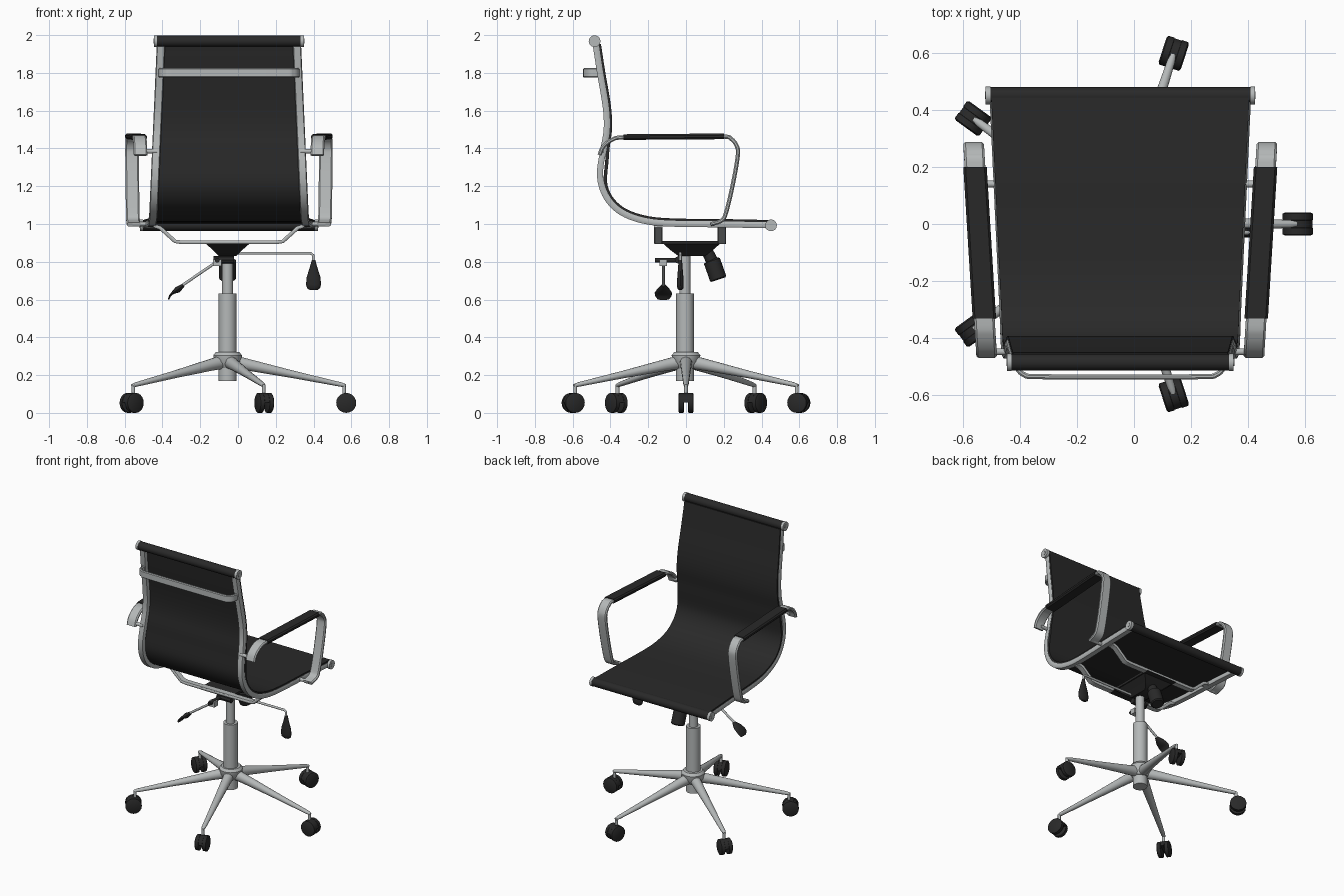
import bpy, bmesh, math
from mathutils import Vector as V

if "Cube" in bpy.data.objects:
    bpy.data.objects.remove(bpy.data.objects["Cube"])

CX, BX = -0.048, -0.055          # centre of the seat, centre of the base
X, Y, Z = V((1, 0, 0)), V((0, 1, 0)), V((0, 0, 1))


def mat(name, c):
    m = bpy.data.materials.new(name)
    m.diffuse_color = (*c, 1)
    m.use_nodes = True
    m.node_tree.nodes["Principled BSDF"].inputs["Base Color"].default_value = m.diffuse_color
    return m


BLACK = mat("black", (0.022, 0.022, 0.022))
GREY = mat("silver grey", (0.46, 0.48, 0.48))

RECT = [(-1, -1), (1, -1), (1, 1), (-1, 1)]
SOFT = [(-1, -.4), (-.8, -1), (.8, -1), (1, -.4), (1, .4), (.8, 1), (-.8, 1), (-1, .4)]


def ring(n):
    return [(math.cos(2 * math.pi * i / n), math.sin(2 * math.pi * i / n)) for i in range(n)]


def smooth(pts, n=5):
    """Catmull-Rom through the points."""
    p = [V(q) for q in pts]
    p = [2 * p[0] - p[1]] + p + [2 * p[-1] - p[-2]]
    out = []
    for a, b, c, d in zip(p, p[1:], p[2:], p[3:]):
        for i in range(n):
            t = i / n
            out.append(.5 * (2 * b + (c - a) * t + (2 * a - 5 * b + 4 * c - d) * t * t
                             + (3 * b - a - 3 * c + d) * t ** 3))
    return out + [p[-2]]


def sweep(name, path, sizes, side, section, material):
    """Sweep a section along a path; sizes = half (side, normal), one or per point."""
    path = [V(p) for p in path]
    if not isinstance(sizes, list):
        sizes = [sizes] * len(path)
    bm = bmesh.new()
    rings = []
    for i, p in enumerate(path):
        t = path[min(i + 1, len(path) - 1)] - path[max(i - 1, 0)]
        nrm = t.cross(side).normalized()
        w, h = sizes[i]
        rings.append([bm.verts.new(p + side * (a * w) + nrm * (b * h)) for a, b in section])
    k = len(section)
    for r, s in zip(rings, rings[1:]):
        for j in range(k):
            bm.faces.new((r[j], r[(j + 1) % k], s[(j + 1) % k], s[j]))
    bm.faces.new(rings[0])
    bm.faces.new(rings[-1])
    bmesh.ops.recalc_face_normals(bm, faces=bm.faces)
    me = bpy.data.meshes.new(name)
    bm.to_mesh(me)
    bm.free()
    me.materials.append(material)
    ob = bpy.data.objects.new(name, me)
    bpy.context.collection.objects.link(ob)
    return ob


def rod(name, a, b, r, side, material, n=16, r2=None):
    r2 = r if r2 is None else r2
    return sweep(name, [a, b], [(r, r), (r2, r2)], side, ring(n), material)


# Side profile of the seat shell (y, z)
profile = smooth([(0, -.478, 1.95), (0, -.455, 1.8), (0, -.425, 1.62), (0, -.42, 1.5),
                  (0, -.438, 1.39), (0, -.455, 1.28), (0, -.443, 1.19), (0, -.398, 1.11),
                  (0, -.32, 1.05), (0, -.2, 1.013), (0, -.05, 1.001), (0, .2, .998), (0, .445, .993)])


def half(p):
    if p.z > 1.05:
        return .36 + (1.95 - p.z) / .9 * .04
    return .40 + max(0, p.y + .32) / .77 * .036


# Sling seat, lying on the inner side of the frame
sheet, widths = [], []
for i, p in enumerate(profile):
    t = profile[min(i + 1, len(profile) - 1)] - profile[max(i - 1, 0)]
    n = X.cross(t).normalized()
    off = .019 + .012 * math.exp(-((p.z - 1.3) / .09) ** 2)
    sheet.append(p + n * off + X * CX)
    widths.append((half(p) + .016, .009))
sweep("sling_seat", sheet, widths, X, RECT, BLACK)

# Rolls at the top of the back and the front of the seat, with end caps
for name, y, z, h in (("back_roll", -.484, 1.968, .38), ("seat_roll", .45, .993, .455)):
    rod(name, (CX - h, y, z), (CX + h, y, z), .029, Y, BLACK, 24)
    for s in (-1, 1):
        rod(name + "_cap", (CX + s * h, y, z), (CX + s * (h + .017), y, z), .031, Y, GREY, 24)
        rod(name + "_screw", (CX + s * h, y, z), (CX + s * (h + .019), y, z), .013, Y, GREY, 12)

arm = smooth([(0, -.458, 1.365), (0, -.438, 1.41), (0, -.39, 1.447), (0, -.33, 1.459), (0, -.1, 1.461),
              (0, .19, 1.463), (0, .24, 1.45), (0, .27, 1.41), (0, .274, 1.36), (0, .25, 1.22),
              (0, .215, 1.07), (0, .19, 1.02), (0, .13, .998)])


def arm_x(y):
    return .468 + (y + .455) / .73 * .045


for s, tag in ((-1, "left_"), (1, "right_")):
    # Side frame bar
    sweep(tag + "side_frame", [p + X * (CX + s * half(p)) for p in profile], (.022, .016), X, SOFT, GREY)
    # Armrest loop with pad and pins
    sweep(tag + "arm_loop", [p + X * (CX + s * arm_x(p.y)) for p in arm], (.036, .011), X, SOFT, GREY)
    sweep(tag + "arm_pad", [(CX + s * arm_x(y), y, z) for y, z in ((-.33, 1.46), (-.1, 1.462), (.2, 1.464))],
          (.041, .015), X, SOFT, BLACK)
    rod(tag + "arm_rear_pin", (CX + s * .38, -.447, 1.385), (CX + s * .46, -.447, 1.385), .012, Y, GREY)
    rod(tag + "arm_front_pin", (CX + s * .41, .14, 1.0), (CX + s * .51, .14, 1.0), .012, Y, GREY)

# Handle bar behind the back
bar = [(-.365, -.465), (-.36, -.505), (-.335, -.528), (-.29, -.534), (0, -.536)]
bar += [(-x, y) for x, y in bar[-2::-1]]
sweep("back_handle", smooth([(CX + x, y, 1.80) for x, y in bar], 4), (.025, .009), Z, SOFT, GREY)

# Cross bars under the seat
for name, y in (("rear_cross_bar", -.147), ("front_cross_bar", .19)):
    pts = [(-.40, .99), (-.365, .98), (-.285, .908), (-.25, .903), (.25, .903), (.285, .908), (.365, .98), (.40, .99)]
    sweep(name, [(CX + x, y, z) for x, z in pts], (.023, .010), Y, SOFT, GREY)

# Tilt mechanism
sweep("mechanism_plate", [(BX, .022, .91), (BX, .022, .893)], (.12, .19), X, RECT, BLACK)
sweep("mechanism_housing", [(BX, .03, .895), (BX, .03, .86), (BX, .03, .83)],
      [(.115, .15), (.075, .11), (.045, .07)], X, RECT, BLACK)
kn = [V((BX, .10, .88)), V((BX, .135, .81)), V((BX, .137, .805)), V((BX, .170, .712)), V((BX, .172, .706))]
sweep("tension_knob", kn, [(.03, .03), (.032, .032), (.045, .045), (.045, .045), (.038, .038)], X, ring(16), BLACK)

# Right lever with a flat drop-shaped handle
sweep("height_lever", [(BX, -.03, .845), (.385, -.03, .845), (.398, -.03, .835), (.398, -.03, .79)],
      (.008, .008), Y, ring(10), GREY)
sweep("height_lever_handle", [(.4, -.03, z) for z in (.81, .77, .72, .68, .66, .65)],
      [(.009, .009), (.02, .012), (.036, .016), (.04, .018), (.034, .016), (.02, .008)], X, ring(16), BLACK)

# Left lever with a hooked handle
rod("tilt_lever_axle", (-.11, -.165, .808), (-.11, -.0, .808), .013, X, BLACK, 12)
sweep("tilt_lever_block", [(-.11, -.14, .795), (-.11, -.10, .795)], (.022, .018), X, RECT, GREY)
rod("tilt_lever_bracket", (-.13, -.04, .81), (-.02, -.04, .81), .02, Y, BLACK, 8)
rod("tilt_lever", (-.12, -.12, .795), (-.31, -.12, .665), .008, Y, GREY, 10)
sweep("tilt_lever_handle", [(-.29, -.12, .675), (-.32, -.12, .652), (-.345, -.12, .636), (-.36, -.12, .62), (-.368, -.12, .60)],
      [(.012, .010), (.035, .017), (.046, .008), (.044, .005), (.03, .004)], Y, ring(12), BLACK)

# Gas column and hub
rod("column_upper", (BX, -.005, .62), (BX, -.005, .84), .029, X, GREY, 24)
rod("column_lower", (BX, -.005, .17), (BX, -.005, .632), .047, X, GREY, 32)
sweep("base_hub", [(BX, 0, z) for z in (.235, .27, .305, .322)],
      [(.05, .05), (.072, .072), (.076, .076), (.062, .062)], X, ring(32), GREY)

# Five legs with twin-wheel casters
for i in range(5):
    a = math.radians(72 * i)
    d, q = V((math.cos(a), math.sin(a), 0)), V((-math.sin(a), math.cos(a), 0))
    c = V((BX, 0, 0))
    at = lambda r, z, k=0: c + d * r + q * k + Z * z
    tag = f"_{i + 1}"
    sweep("base_leg" + tag, [at(.04, .268), at(.12, .252), at(.35, .203), at(.60, .150), at(.625, .144)],
          [(.034, .036), (.03, .031), (.022, .02), (.014, .012), (.009, .008)], q, ring(14), GREY)
    rod("caster_stem" + tag, at(.617, .15), at(.617, .08), .010, q, GREY, 12)
    for s in (-1, 1):
        sweep("caster_wheel" + tag, [at(.628, .053, s * k) for k in (.011, .014, .036, .041)],
              [(.048, .048), (.053, .053), (.053, .053), (.044, .044)], d, ring(20), BLACK)
    arc = [(math.cos(math.pi * j / 8), math.sin(math.pi * j / 8)) for j in range(9)]
    sweep("caster_hood" + tag, [at(.628, .055, .013), at(.628, .055, -.013)],
          (.051, .051), d, [(x, -y) if q.cross(d).z > 0 else (x, y) for x, y in arc], BLACK)

bpy.ops.object.select_all(action='SELECT')
bpy.context.view_layer.objects.active = bpy.context.selected_objects[0]
bpy.ops.object.shade_smooth_by_angle(angle=math.radians(38))
